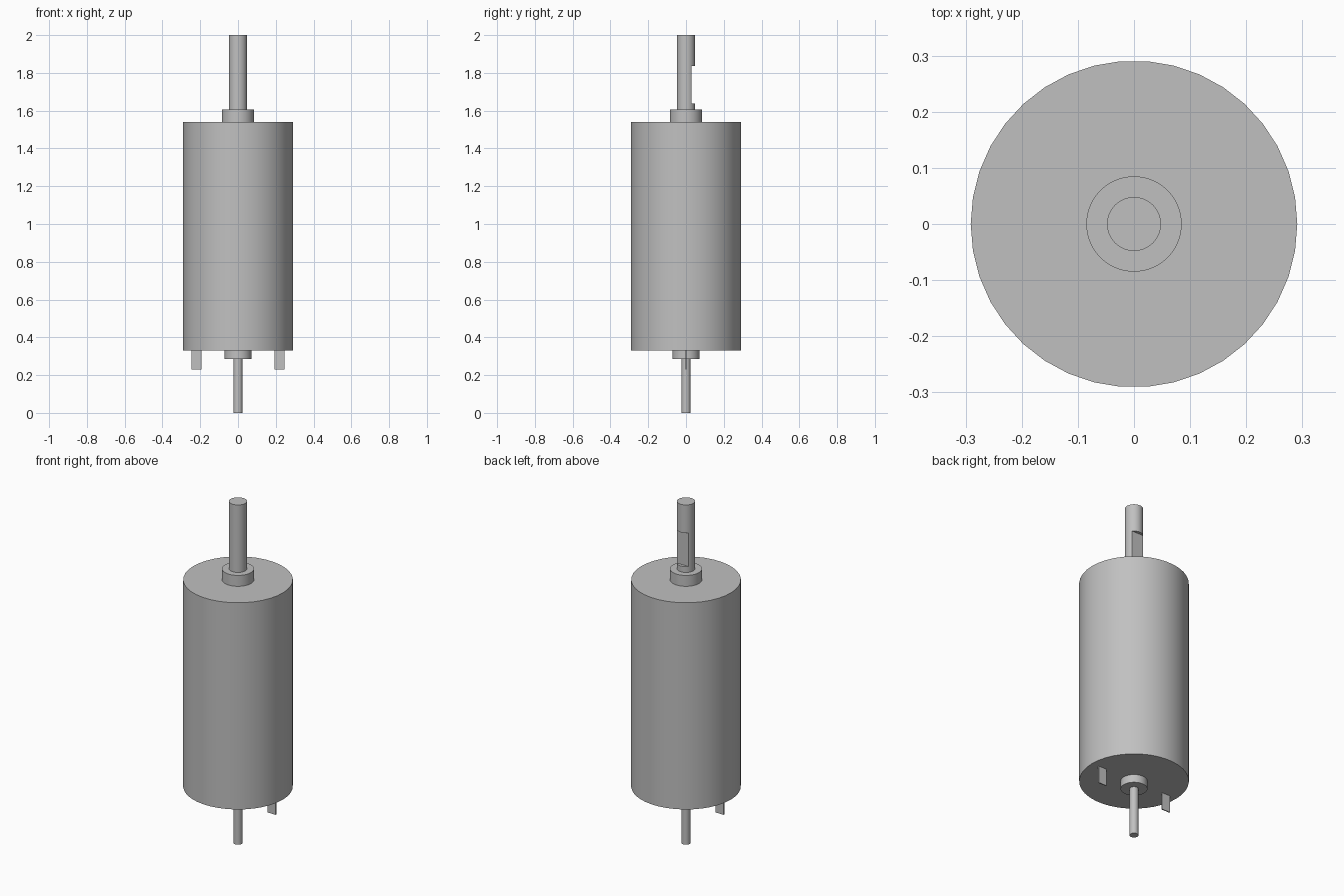
import bpy
import math

cube = bpy.data.objects.get("Cube")
if cube:
    bpy.data.objects.remove(cube, do_unlink=True)

# Single metal colour
grey = bpy.data.materials.new("metal_grey")
grey.use_nodes = True
colour = (0.53, 0.53, 0.53, 1)
grey.diffuse_color = colour
grey.node_tree.nodes["Principled BSDF"].inputs["Base Color"].default_value = colour


def cylinder(name, radius, bottom, top, sides=64):
    bpy.ops.mesh.primitive_cylinder_add(
        vertices=sides, radius=radius, depth=top - bottom,
        location=(0, 0, (bottom + top) / 2), rotation=(0, 0, math.pi / 2))
    obj = bpy.context.object
    obj.name = name
    obj.data.materials.append(grey)
    bpy.ops.object.shade_smooth_by_angle(angle=math.radians(30))
    return obj


def box(name, centre, size):
    bpy.ops.mesh.primitive_cube_add(size=1, location=centre)
    obj = bpy.context.object
    obj.name = name
    obj.scale = size
    bpy.ops.object.transform_apply(location=False, rotation=False, scale=True)
    obj.data.materials.append(grey)
    return obj


# Motor can with bearing bosses at both ends
cylinder("motor_can", 0.291, 0.331, 1.541, 38)
cylinder("top_bearing_boss", 0.085, 1.541, 1.605)
cylinder("bottom_bearing_boss", 0.071, 0.284, 0.331)

# Rear shaft and output shaft
cylinder("rear_shaft", 0.0235, 0, 0.284, 48)
shaft = cylinder("output_shaft", 0.048, 1.605, 2)

# Flat milled into the back of the output shaft
cutter = box("flat_cutter", (0, 0.08, 1.7375), (0.2, 0.1, 0.197))
cutter.hide_render = True
cutter.hide_viewport = True
cutter.display_type = 'WIRE'
cut = shaft.modifiers.new("milled_flat", 'BOOLEAN')
cut.operation = 'DIFFERENCE'
cut.solver = 'EXACT'
cut.object = cutter
bpy.context.view_layer.objects.active = shaft
bpy.ops.object.modifier_apply(modifier=cut.name)
bpy.data.objects.remove(cutter, do_unlink=True)
bpy.ops.object.select_all(action='DESELECT')
shaft.select_set(True)
bpy.ops.object.shade_smooth_by_angle(angle=math.radians(30))

# Terminal tabs under the can
for side, name in ((1, "left_terminal"), (-1, "right_terminal")):
    box(name, (side * 0.2195, 0, 0.281), (0.053, 0.006, 0.1))
